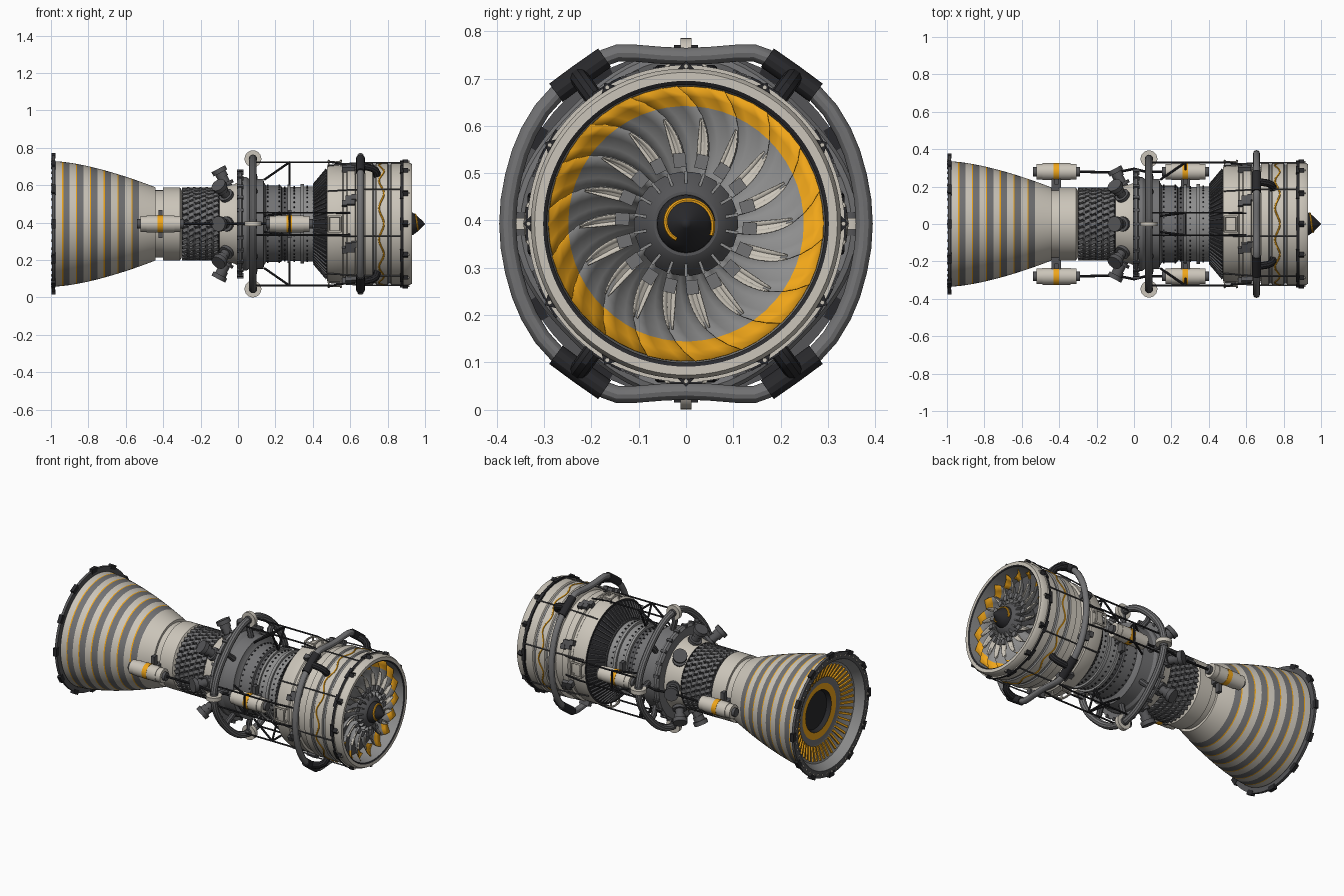
import bpy, bmesh, math
from math import pi, sin, cos, radians
from mathutils import Matrix, Vector

if "Cube" in bpy.data.objects:
    bpy.data.objects.remove(bpy.data.objects["Cube"])

C = 0.393  # height of the engine axis
COL = dict(cream=(.60, .56, .49), grey=(.17, .17, .175), steel=(.09, .09, .095),
           dark=(.022, .022, .025), orange=(.87, .38, .01), mid=(.27, .27, .27))
MATS = {}
for n, c in COL.items():
    MATS[n] = bpy.data.materials.new(n)
    MATS[n].diffuse_color = (*c, 1)
T = Matrix.Translation

def P(x, r, a):
    """Frame on the engine: local x axial, y tangential, z radial."""
    return T((0, 0, C)) @ Matrix.Rotation(a, 4, 'X') @ T((x, 0, r))

def around(n, off=0.0):
    return [off + 2 * pi * i / n for i in range(n)]

def finish(name, bm, cols):
    bmesh.ops.recalc_face_normals(bm, faces=bm.faces)
    me = bpy.data.meshes.new(name)
    bm.to_mesh(me)
    bm.free()
    ob = bpy.data.objects.new(name, me)
    bpy.context.collection.objects.link(ob)
    for c in cols:
        me.materials.append(MATS[c])
    smooth(ob)
    return ob

def smooth(ob):
    bpy.ops.object.select_all(action='DESELECT')
    ob.select_set(True)
    bpy.context.view_layer.objects.active = ob
    bpy.ops.object.shade_smooth_by_angle()

def lathe(name, prof, col, n=72):
    """Revolve (x, r[, colour]) about the engine axis; a colour holds until changed."""
    bm, cols, cur, prev = bmesh.new(), [], col, None
    for p in prof:
        ring = [bm.verts.new(P(p[0], max(p[1], 1e-5), a).translation) for a in around(n)]
        if prev:
            if cur not in cols:
                cols.append(cur)
            for i in range(n):
                j = (i + 1) % n
                bm.faces.new((prev[i], prev[j], ring[j], ring[i])).material_index = cols.index(cur)
        cur = p[2] if len(p) > 2 else cur
        prev = ring
    bmesh.ops.remove_doubles(bm, verts=bm.verts, dist=5e-5)
    return finish(name, bm, cols)

def batch(name, col, items, seg=16):
    """Many boxes / cylinders as one object: (kind, matrix, size)."""
    bm = bmesh.new()
    for kind, m, s in items:
        m = m @ Matrix.Diagonal((*s, 1))
        if kind == 'box':
            bmesh.ops.create_cube(bm, size=1, matrix=m)
        else:
            bmesh.ops.create_cone(bm, cap_ends=True, segments=seg, radius1=.5,
                                  radius2=.5 if kind == 'cyl' else .3, depth=1, matrix=m)
    return finish(name, bm, [col])

def tube(name, col, paths, rad, cyclic=False, res=2):
    cu = bpy.data.curves.new(name, 'CURVE')
    cu.dimensions, cu.bevel_depth, cu.bevel_resolution, cu.use_fill_caps = '3D', rad, res, True
    for pts in paths:
        sp = cu.splines.new('POLY')
        sp.points.add(len(pts) - 1)
        for q, p in zip(sp.points, pts):
            q.co = (*p, 1)
        sp.use_cyclic_u = cyclic
    ob = bpy.data.objects.new(name, cu)
    bpy.context.collection.objects.link(ob)
    cu.materials.append(MATS[col])
    bpy.ops.object.select_all(action='DESELECT')
    ob.select_set(True)
    bpy.context.view_layer.objects.active = ob
    bpy.ops.object.convert(target='MESH')
    smooth(bpy.context.view_layer.objects.active)

at = lambda x, r, a: P(x, r, a).translation

# Exhaust nozzle: striped bell outside, shallow funnel inside
bell = lambda x: .195 + .14 * (1 - max(0, (x + .98) / .54) ** 1.5)
prof = [(-.44, .18, 'cream'), (-.44, .195), (-.485, bell(-.485)), (-.53, bell(-.53), 'grey')]
for i in range(6):
    x = -.53 - i * .074
    prof += [(x - k, bell(x - k), c) for k, c in ((.018, 'grey'), (.034, 'orange'), (.04, 'cream'), (.074, 'grey'))]
prof += [(-.978, .335, 'steel'), (-.978, .366), (-.994, .366), (-.994, .325, 'mid'), (-.945, .295), (-.91, .20, 'grey'),
         (-.91, .165, 'orange'), (-.905, .125, 'dark'), (-.88, .115), (-.88, 0)]
lathe('exhaust_nozzle', prof, 'cream')
batch('nozzle_flange_lugs', 'dark', [('box', P(-.987, .364, a), (.022, .05, .028)) for a in around(12)])
batch('nozzle_flange_bolts', 'cream', [('box', P(-.995, .346, a), (.008, .01, .01)) for a in around(48)])
batch('nozzle_inner_ribs', 'orange', [('box', P(-.929, .243, a) @ Matrix.Rotation(radians(-20), 4, 'Y'),
                                      (.012, .012, .085)) for a in around(48)])

# Turbine and combustor core
lathe('engine_core', [(-.44, .18, 'cream'), (-.40, .18), (-.40, .195), (-.31, .195), (-.30, .178, 'dark'), (-.105, .178),
    (-.10, .195, 'cream'), (-.02, .212), (-.005, .22, 'grey'), (-.005, .272), (.005, .285), (.02, .285), (.025, .25),
    (.045, .25), (.06, .24), (.135, .24), (.14, .22), (.15, .205), (.23, .205, 'steel'), (.235, .195), (.265, .195, 'mid'),
    (.265, .21), (.28, .21), (.28, .198), (.335, .198), (.335, .213), (.352, .213), (.352, .2), (.40, .2, 'steel'),
    (.40, .21), (.48, .21)], 'cream')
batch('chain_mesh_links', 'grey', [('box', P(-.283 + k * .033, .187, a) @ Matrix.Rotation(.45, 4, 'Z'), (.027, .02, .016))
                                   for k in range(6) for a in around(36, k % 2 * pi / 36)])
batch('chain_mesh_pins', 'steel', [('box', P(-.2665 + k * .033, .187, a), (.012, .03, .018))
                                   for k in range(5) for a in around(36)])
batch('core_rivets', 'dark', [('box', P(x, r, a), (.008, .008, .008)) for x, r in
                              ((.16, .206), (.22, .206), (.25, .196), (.3, .199), (.37, .201)) for a in around(40)])
batch('core_flange_bolts', 'steel', [('box', P(.012, .282, a), (.034, .016, .018)) for a in around(24)])

# Fuel injectors leaning to the rear
inj = []
for a in around(8):
    m = P(-.055, .2, a) @ Matrix.Rotation(radians(-28), 4, 'Y')
    inj += [('cyl', m @ T((0, 0, .03)), (.05, .05, .07)), ('cyl', m @ T((0, 0, .015)), (.08, .08, .018)),
            ('cyl', m @ T((0, 0, .07)), (.062, .062, .03)), ('cyl', m @ T((0, 0, .095)), (.082, .082, .025))]
batch('fuel_injectors', 'steel', inj)

# Manifold ring with cardinal discs and feeder elbows
tube('manifold_ring', 'grey', [[at(.08, .338 + .012 * cos(4 * a), a) for a in around(72)]], .02, True, 3)
batch('manifold_discs', 'cream', [('cyl', P(.08, .348, a) @ Matrix.Rotation(pi / 2, 4, 'X'), (.09, .09, .024))
                                  for a in around(4)], 24)
batch('manifold_disc_hubs', 'steel', [('cyl', P(.08, .348, a) @ Matrix.Rotation(pi / 2, 4, 'X'), (.045, .045, .05))
                                      for a in around(4)])
tube('manifold_feeders', 'steel', [[at(x, r, a) for x, r in ((.08, .33), (.075, .29), (.085, .26), (.09, .23))]
                                   for a in around(8)], .017)

# Fan casing with rear grille, stepped outside, hollow inlet
lathe('fan_casing', [(.40, .2, 'dark'), (.41, .212), (.475, .29), (.475, .305, 'cream'), (.49, .312), (.56, .312), (.565, .305),
    (.58, .305), (.585, .318), (.625, .318), (.63, .306), (.675, .306, 'cream'), (.68, .325), (.72, .325, 'mid'), (.725, .318),
    (.735, .318, 'cream'), (.74, .325), (.80, .325, 'mid'), (.805, .318), (.815, .318, 'cream'), (.82, .325), (.87, .325, 'dark'),
    (.87, .335), (.885, .335, 'cream'), (.885, .328), (.915, .328), (.93, .32), (.93, .302, 'dark'), (.925, .294, 'mid'),
    (.80, .29, 'steel'), (.80, 0)], 'cream', 96)
batch('rear_grille_ribs', 'steel', [('box', P(.44, .252, a) @ Matrix.Rotation(radians(-50), 4, 'Y'), (.105, .008, .012))
                                    for a in around(60)])
tube('casing_wave_stripe', 'orange', [[at(.767 + .013 * cos(12 * a), .3235, a) for a in around(144)]], .0055, True, 1)
batch('inlet_lugs', 'dark', [('box', P(.895, .326, a) @ Matrix.Rotation(pi / 4, 4, 'X'), (.03, .026, .026))
                             for a in around(12)] + [('box', P(.875, .333, a), (.02, .07, .012)) for a in around(12)])
batch('inlet_lug_bolts', 'cream', [('cyl', P(.912, .333, a) @ Matrix.Rotation(pi / 2, 4, 'Y'), (.01, .01, .008))
                                   for a in around(12)], 8)

# Casing clamps and square pipe brackets
batch('casing_clamps', 'steel', [('box', P(x, .325, a + d), s) for a in around(8, pi / 8) for x, d, s in
      ((.6, 0, (.05, .05, .024)), (.57, .05, (.028, .03, .03)), (.62, -.05, (.028, .03, .03)))])
tube('square_brackets', 'cream', [[at(x, r, a) for x, r in ((.485, .30), (.485, .335), (.55, .335), (.55, .30))]
                                  for c in around(4) for a in (c - .12, c + .12)], .006)
tube('bracket_bars', 'cream', [[at(x, .335, c - .12), at(x, .338, c), at(x, .335, c + .12)]
                               for c in around(4) for x in (.485, .55)], .006)
tube('casing_lines', 'steel', [[at(x, r, a) for x, r in ((.48, .318), (.6, .33), (.68, .334), (.87, .334))]
                               for a in around(8, .2)], .004)

# Bleed air hoop, mirrored from one quarter, with sleeves and elbows
q = [(.377, 0), (.374, .05), (.365, .1), (.351, .15), (.332, .195), (.305, .24), (.27, .279), (.225, .314),
     (.17, .352), (.145, .361), (.11, .361), (.05, .356), (0, .354)]
half = q + [(-y, z) for y, z in q[-2::-1]]
hoop = half + [(y, -z) for y, z in half[-2:0:-1]]
tube('bleed_air_hoop', 'grey', [[(.655, y, C + z) for y, z in hoop]], .018, True, 4)
signs = [(sy, sz) for sy in (1, -1) for sz in (1, -1)]
tube('hoop_sleeves', 'dark', [[(.655, sy * y, C + sz * z) for y, z in ((.275, .277), (.225, .314), (.172, .351))]
                              for sy, sz in signs], .024, False, 4)
tube('hoop_elbows', 'dark', [[(x, sy * .59 * r, C + sz * .807 * r) for x, r in
     ((.655, .385), (.685, .378), (.715, .37), (.735, .355), (.742, .335), (.742, .31))] for sy, sz in signs], .02, False, 3)

# Fan: swept blades with orange tips, pale root vanes, hub, spinner
def blades(name, n, r0, r1, x0, depth, width, cols, tip, taper):
    bm = bmesh.new()
    for a in around(n):
        rows = []
        for i in range(11):
            t = i / 10
            r = r0 + (r1 - r0) * t
            lead = a + .42 * max(0, (r - .09) / .2) ** 2
            w = width * (1 - taper * t ** 2)
            rows.append([bm.verts.new(at(x0 - depth * k - .012 * sin(pi * k), r, lead + w * k)) for k in (0, .33, .67, 1)])
        for i in range(10):
            for k in range(3):
                f = bm.faces.new((rows[i][k], rows[i][k + 1], rows[i + 1][k + 1], rows[i + 1][k]))
                f.material_index = int(len(cols) > 1 and r0 + (r1 - r0) * (i + .5) / 10 > tip)
    ob = finish(name, bm, cols)
    ob.modifiers.new('thickness', 'SOLIDIFY').thickness = .003

blades('fan_blades', 18, .085, .29, .895, .06, .36, ['mid', 'orange'], .258, 0)
blades('root_vanes', 18, .125, .225, .905, .012, .17, ['cream'], 1, .85)
batch('vane_feet', 'grey', [('box', P(.9, .135, a + .1), (.014, .026, .03)) for a in around(18)])
lathe('fan_hub', [(.80, .11), (.88, .11), (.915, .085), (.925, .068), (.925, 0)], 'steel', 48)
batch('hub_ribs', 'mid', [('box', P(.9, .097, a), (.03, .006, .03)) for a in around(18)])
lathe('spinner', [(.91, .064), (.935, .06), (.955, .045), (.975, .027), (.992, .01), (1.0, 0)], 'dark', 40)
spir = []
for i in range(26):
    t = i / 25
    x = .937 + .025 * t
    spir.append(at(x, .058 - .021 * t, -2 + 4.6 * t))
tube('spinner_spiral', 'orange', [spir], .006)

# Side tanks with bands, saddles and connecting pipes
rx = Matrix.Rotation(pi / 2, 4, 'Y')
tanks, bands, saddles = [], [], []
for a in (pi / 2, -pi / 2):
    for x in (-.415, .275):
        m = P(x, .28, a)
        tanks += [('cyl', m @ rx, (.084, .084, .215)), ('cyl', m @ rx, (.09, .09, .15))]
        bands += [('cyl', m @ rx, (.093, .093, .03))]
        saddles += [('box', m @ T((0, 0, -.055)), (.022, .15, .03)), ('box', m @ T((0, 0, -.07)), (.05, .04, .06)),
                    ('cyl', m @ T((.115, 0, 0)) @ rx, (.05, .05, .02)), ('cyl', m @ T((-.115, 0, 0)) @ rx, (.05, .05, .02))]
batch('side_tanks', 'cream', tanks, 32)
batch('tank_bands', 'orange', bands, 32)
batch('tank_saddles', 'steel', saddles)
tube('tank_pipes', 'dark', [[at(x, r, a) for x, r in ((-.3, .28), (-.1, .275), (.0, .295), (.06, .28), (.17, .28))]
                            for a in (pi / 2, -pi / 2)], .007)

# Outer cage: long rods, struts to the core
rods, struts = [], []
for c in around(4):
    for a in (c - .18, c + .18):
        rods.append([at(x, r, a) for x, r in ((.08, .335), (.13, .335), (.5, .335), (.6, .32))])
        struts += [[at(.275, .335, a), at(.275, .205, c)], [at(.275, .335, a), at(.14, .24, a)]]
    struts.append([at(.275, .335, c - .18), at(.275, .335, c + .18)])
tube('cage_rods', 'dark', rods, .005)
tube('cage_struts', 'dark', struts, .006)

for m in bpy.data.materials:
    if m.users and not m.is_grease_pencil:
        m.use_nodes = True
        m.node_tree.nodes["Principled BSDF"].inputs["Base Color"].default_value = m.diffuse_color
